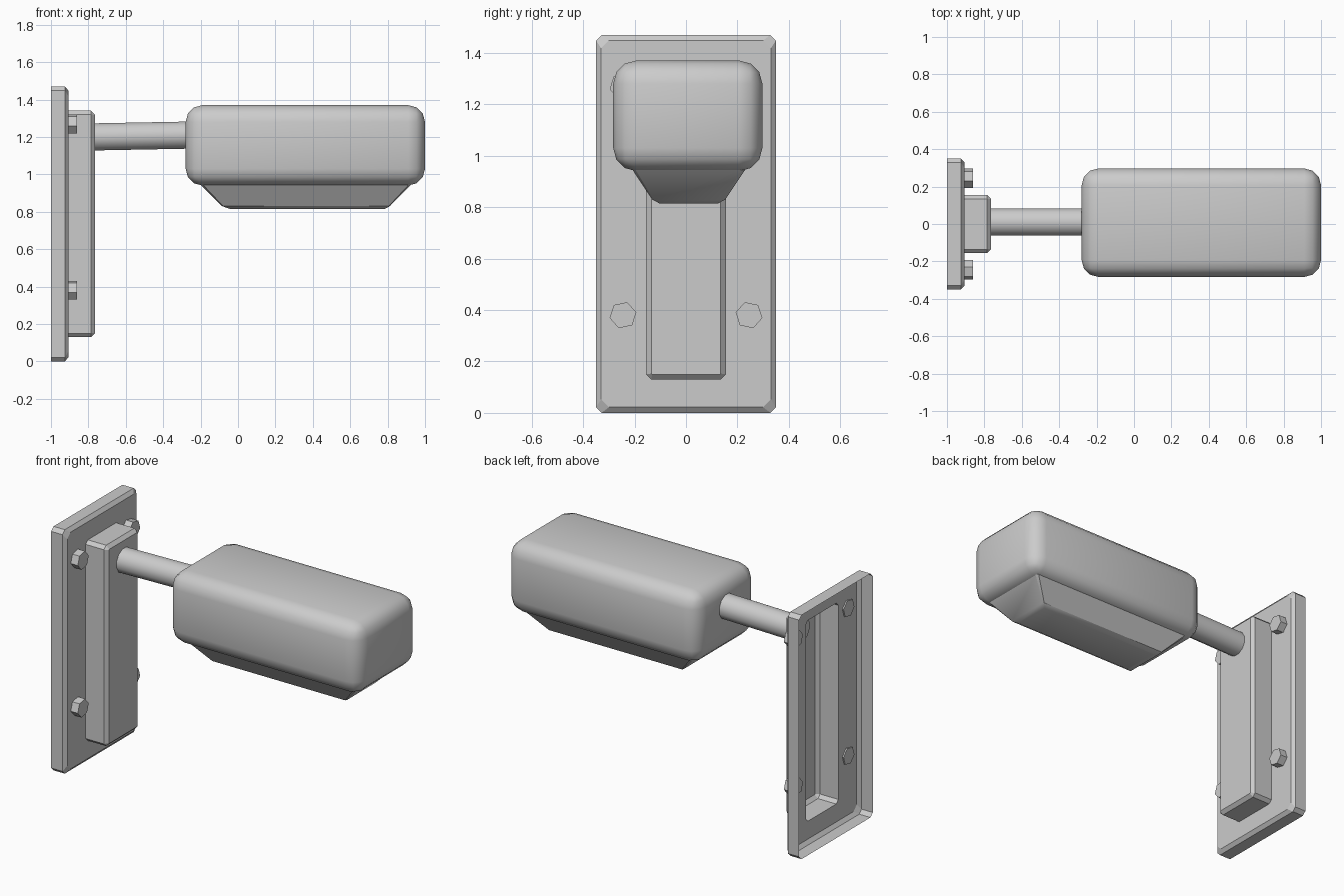
import bpy, bmesh
from math import radians, cos, sin, pi
from mathutils import Vector

if "Cube" in bpy.data.objects:
    bpy.data.objects.remove(bpy.data.objects["Cube"])


def finish(name, bm, smooth=None):
    mesh = bpy.data.meshes.new(name)
    bm.to_mesh(mesh)
    bm.free()
    ob = bpy.data.objects.new(name, mesh)
    bpy.context.collection.objects.link(ob)
    if smooth:
        bpy.ops.object.select_all(action='DESELECT')
        ob.select_set(True)
        bpy.context.view_layer.objects.active = ob
        bpy.ops.object.shade_smooth_by_angle(angle=radians(smooth))
    return ob


def loft(name, rings, cap_start=False, cap_end=True, smooth=None):
    bm = bmesh.new()
    loops = [[bm.verts.new(p) for p in ring] for ring in rings]
    for a, b in zip(loops, loops[1:]):
        n = len(a)
        for i in range(n):
            j = (i + 1) % n
            bm.faces.new((a[i], a[j], b[j], b[i]))
    if cap_start:
        bm.faces.new(loops[0][::-1])
    if cap_end:
        bm.faces.new(loops[-1])
    return finish(name, bm, smooth)


def octagon(u0, u1, v0, v1, c):
    """Rectangle with cut corners, counter-clockwise."""
    return [(u0 + c, v0), (u1 - c, v0), (u1, v0 + c), (u1, v1 - c),
            (u1 - c, v1), (u0 + c, v1), (u0, v1 - c), (u0, v0 + c)]


def upright(x, half, z0, z1, c):
    return [(x, y, z) for y, z in octagon(-half, half, z0, z1, c)]


def flat(z, x0, x1, y0, y1, c):
    return [(x, y, z) for x, y in octagon(x0, x1, y0, y1, c)]


def circle(x, y, z, r, n, turn=0.0):
    return [(x, y + r * cos(turn + 2 * pi * i / n), z + r * sin(turn + 2 * pi * i / n))
            for i in range(n)]


# wall plate: open-backed pressed shell with a slot for the channel
loft("wall_plate", [upright(-1, .35, 0, 1.47, .022),
                    upright(-.925, .35, 0, 1.47, .022),
                    upright(-.907, .33, .022, 1.448, .03),
                    upright(-.907, .155, .13, 1.34, .02)], cap_end=False)

# raised channel, hollow from behind
loft("raised_channel", [upright(-.907, .155, .13, 1.34, .02),
                        upright(-.785, .155, .13, 1.34, .02),
                        upright(-.765, .135, .15, 1.32, .003)])

# four hexagonal bolts
for side in (-1, 1):
    for z in (.38, 1.27):
        turn = radians(12) if side < 0 else radians(48)
        loft("bolt", [circle(x, side * .245, z, .053, 6, turn) for x in (-.915, -.86)],
             cap_start=True, smooth=30)

# support arm, rising slightly towards the head
loft("support_arm", [circle(-.78, .01, 1.20, .075, 12, pi / 12),
                     circle(-.25, .01, 1.21, .075, 12, pi / 12)],
     cap_start=True, smooth=40)

# rounded head housing
bm = bmesh.new()
bmesh.ops.create_cube(bm, size=1)
bmesh.ops.scale(bm, vec=Vector((1.28, .58, .43)), verts=bm.verts)
bmesh.ops.translate(bm, vec=Vector((.36, .007, 1.155)), verts=bm.verts)
bmesh.ops.bevel(bm, geom=bm.edges[:], offset=.09, segments=3, profile=.5, affect='EDGES')
finish("head_housing", bm, 40)

# tapered lens under the head
loft("lens_cover", [flat(.815, -.043, .785, -.104, .126, .004),
                    flat(.83, -.085, .812, -.132, .153, .006),
                    flat(.945, -.20, .925, -.208, .23, .012),
                    flat(.96, -.20, .925, -.208, .23, .012)],
     cap_start=True, smooth=25)
